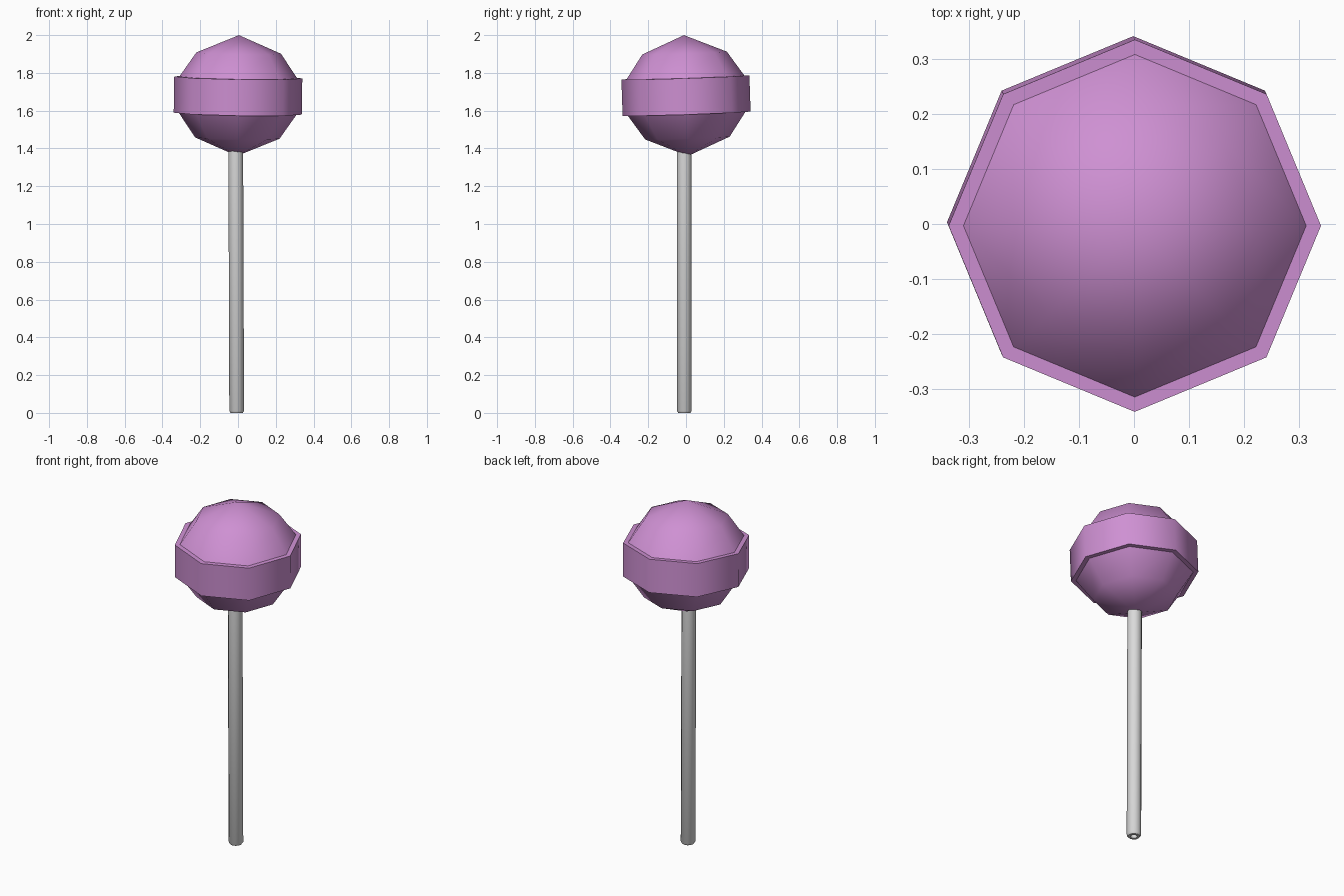
import bpy, math

if "Cube" in bpy.data.objects:
    bpy.data.objects.remove(bpy.data.objects["Cube"])


def material(name, rgb):
    m = bpy.data.materials.new(name)
    m.diffuse_color = (*rgb, 1)
    m.use_nodes = True
    m.node_tree.nodes["Principled BSDF"].inputs["Base Color"].default_value = m.diffuse_color
    return m


def lathe(name, profile, sides, mat, angle):
    """Spin (radius, z) points around z; zero radius makes a pole."""
    verts, rings, faces = [], [], []
    for r, z in profile:
        n = 1 if r == 0 else sides
        rings.append([len(verts) + i for i in range(n)])
        for i in range(n):
            a = 2 * math.pi * i / sides
            verts.append((r * math.cos(a), r * math.sin(a), z))
    for lo, hi in zip(rings, rings[1:]):
        for i in range(sides):
            j = (i + 1) % sides
            quad = [lo[i % len(lo)], lo[j % len(lo)], hi[j % len(hi)], hi[i % len(hi)]]
            faces.append(list(dict.fromkeys(quad)))
    mesh = bpy.data.meshes.new(name)
    mesh.from_pydata(verts, [], faces)
    mesh.materials.append(mat)
    ob = bpy.data.objects.new(name, mesh)
    bpy.context.collection.objects.link(ob)
    bpy.ops.object.select_all(action='DESELECT')
    bpy.context.view_layer.objects.active = ob
    ob.select_set(True)
    bpy.ops.object.shade_smooth_by_angle(angle=math.radians(angle))
    return ob


purple = material("candy_purple", (0.62, 0.28, 0.65))
white = material("stick_white", (0.70, 0.70, 0.70))

# Candy ball with a raised band, slightly tilted
half = [(0, 0.32), (0.224, 0.225), (0.312, 0.096), (0.339, 0.096)]
profile = [(r, -z) for r, z in half] + half[::-1]
candy = lathe("candy_ball", profile, 8, purple, 50)
candy.location = (0, 0, 1.68)
candy.rotation_euler = (math.radians(1.9), math.radians(0.9), 0)

# Paper stick with a small recess in its lower end
stick = lathe("stick", [(0, 0.03), (0.016, 0.03), (0.018, 0.0), (0.032, 0.0),
                        (0.039, 0.01), (0.039, 1.42), (0, 1.42)], 12, white, 50)
stick.location = (-0.007, -0.009, 0)
stick.rotation_euler = (0, math.radians(-0.2), 0)
